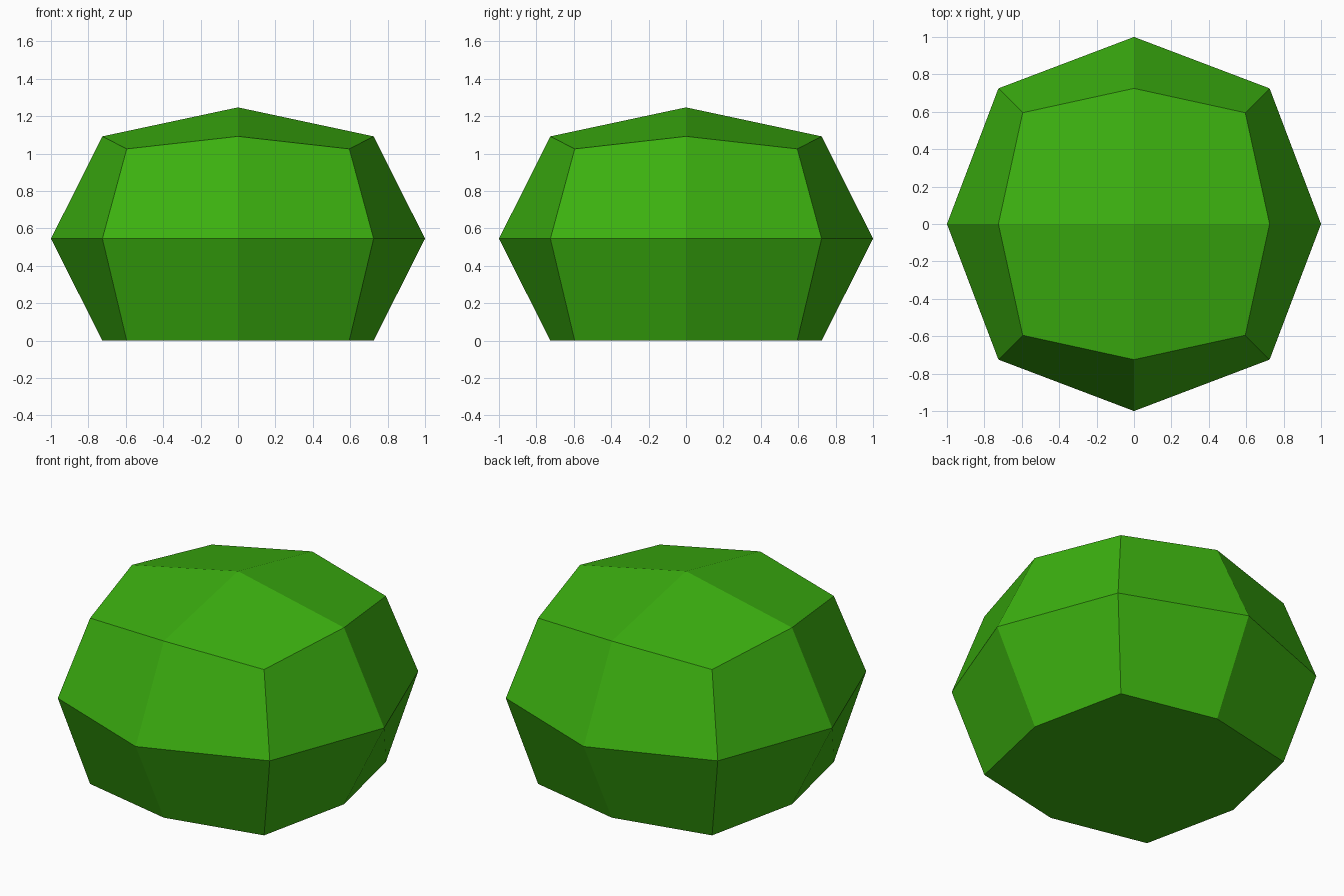
import bpy
import bmesh

default = bpy.data.objects.get("Cube")
if default:
    bpy.data.objects.remove(default, do_unlink=True)

# Leaf green material
green = bpy.data.materials.new("leaf_green")
green.use_nodes = True
colour = (0.045, 0.44, 0.005, 1)
green.diffuse_color = colour
green.node_tree.nodes["Principled BSDF"].inputs["Base Color"].default_value = colour

# Spread and height by how far a point is from the axis: centre, edge middle, corner
CAP_SPREAD = (0, 0.725, 0.595)
WAIST_SPREAD = (0, 1.0, 0.725)
TOP_HEIGHT = (1.247, 1.092, 1.025)
WAIST_HEIGHT = 0.545

# Rounded bush: a cube cut once along each side, pushed out, with a flat base
bm = bmesh.new()
bmesh.ops.create_cube(bm, size=2)
bmesh.ops.subdivide_edges(bm, edges=bm.edges[:], cuts=1, use_grid_fill=True)
base_centre = None
for v in bm.verts:
    x, y, level = (round(c) for c in v.co)
    kind = abs(x) + abs(y)
    spread = CAP_SPREAD[kind] if level else WAIST_SPREAD[kind]
    height = (WAIST_HEIGHT, TOP_HEIGHT[kind], 0)[level]
    v.co = (x * spread, y * spread, height)
    if kind == 0 and level < 0:
        base_centre = v

# Merge the base into one flat face
bmesh.ops.dissolve_verts(bm, verts=[base_centre])
bmesh.ops.recalc_face_normals(bm, faces=bm.faces[:])

mesh = bpy.data.meshes.new("bush")
bm.to_mesh(mesh)
bm.free()
mesh.materials.append(green)
bush = bpy.data.objects.new("bush", mesh)
bpy.context.scene.collection.objects.link(bush)
